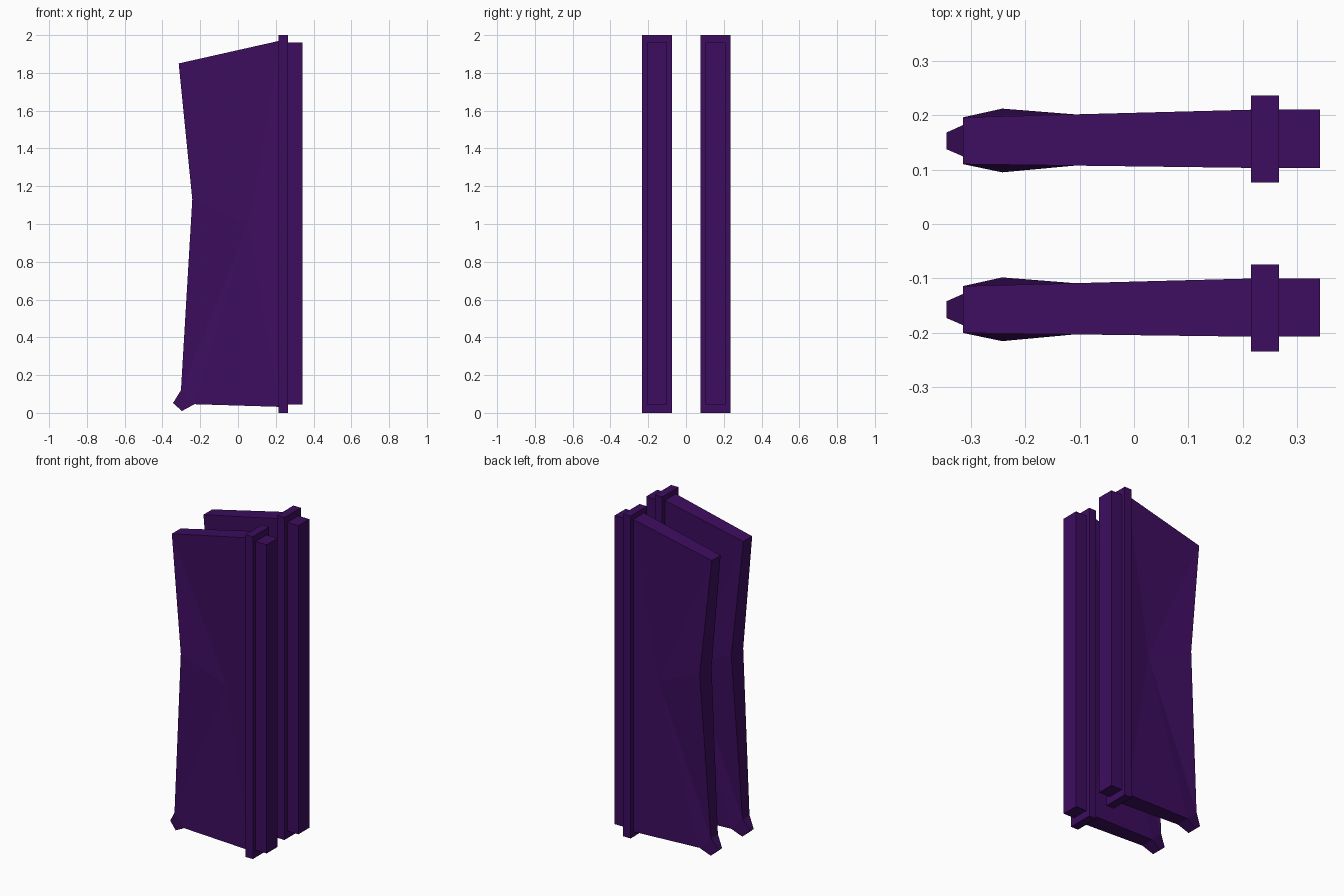
import bpy, bmesh

if "Cube" in bpy.data.objects:
    bpy.data.objects.remove(bpy.data.objects["Cube"])

mat = bpy.data.materials.new("dark_purple")
mat.diffuse_color = (0.047, 0.004, 0.115, 1)
mat.use_nodes = True
mat.node_tree.nodes["Principled BSDF"].inputs["Base Color"].default_value = mat.diffuse_color


def finish(name, bm):
    bmesh.ops.recalc_face_normals(bm, faces=bm.faces)
    me = bpy.data.meshes.new(name)
    bm.to_mesh(me)
    bm.free()
    me.materials.append(mat)
    ob = bpy.data.objects.new(name, me)
    bpy.context.collection.objects.link(ob)


def box(name, x0, x1, y0, y1, z0, z1):
    bm = bmesh.new()
    bmesh.ops.create_cube(bm, size=1)
    for v in bm.verts:
        v.co.x = x1 if v.co.x > 0 else x0
        v.co.y = y1 if v.co.y > 0 else y0
        v.co.z = z1 if v.co.z > 0 else z0
    finish(name, bm)


# Blade outline: x, z, half thickness
OUTLINE = [(0.22, 1.97, 0.0535), (-0.314, 1.85, 0.043), (-0.242, 1.13, 0.0585),
           (-0.302, 0.12, 0.034), (-0.344, 0.052, 0.0155), (-0.297, 0.01, 0.03),
           (-0.23, 0.046, 0.043), (0.22, 0.032, 0.0535)]
HUB = (0.055, 1.0, 0.033)      # point on each side where the creases meet
FAN = [0, 1, 2, 3, 6, 7]       # outline corners joined to the hub


def blade(name, y):
    bm = bmesh.new()

    def point(p, side):
        centre = y + 0.0035 * (p[0] + 0.3) / 0.52
        return bm.verts.new((p[0], centre + side * p[2], p[1]))

    sides = []
    for s in (-1, 1):
        ring = [point(p, s) for p in OUTLINE]
        hub = point(HUB, s)
        for a, b in zip(FAN, FAN[1:] + FAN[:1]):
            bm.faces.new((ring[a], ring[b], hub))
        bm.faces.new(ring[3:7])  # toe
        sides.append(ring)
    a, b = sides
    n = len(a)
    for i in range(n):
        j = (i + 1) % n
        bm.faces.new((a[i], a[j], b[j], b[i]))
    finish(name, bm)


# Two identical slats side by side
for tag, y in (("back", 0.153), ("front", -0.157)):
    blade(tag + "_blade", y)
    box(tag + "_flange", 0.215, 0.266, y - 0.077, y + 0.083, 0, 2)
    box(tag + "_spine", 0.26, 0.342, y - 0.05, y + 0.057, 0.045, 1.96)
